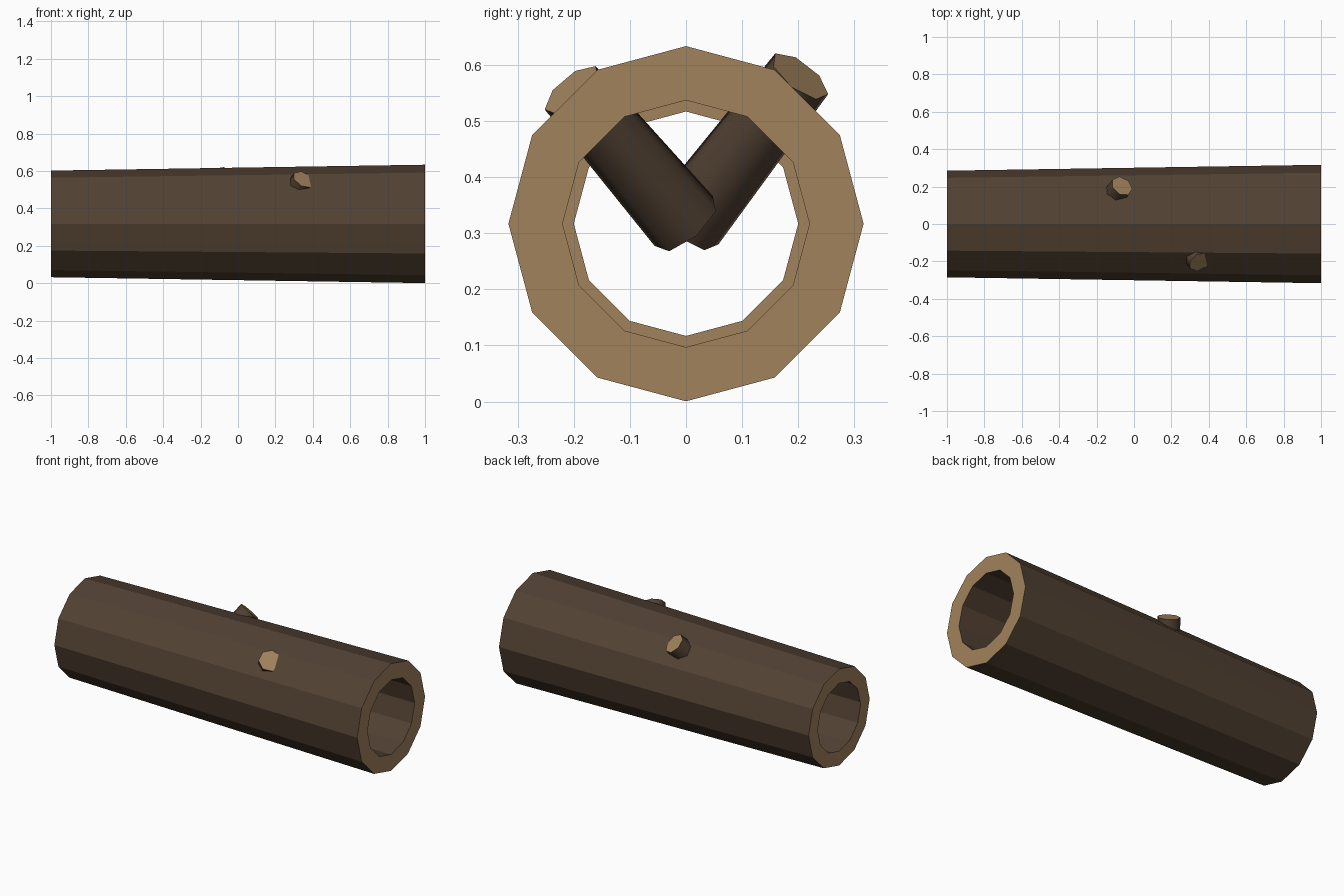
import bpy, bmesh, math
from mathutils import Vector

if "Cube" in bpy.data.objects:
    bpy.data.objects.remove(bpy.data.objects["Cube"])

AXIS_Z = 0.317


def material(name, rgb):
    m = bpy.data.materials.new(name)
    m.diffuse_color = (*rgb, 1)
    m.use_nodes = True
    m.node_tree.nodes["Principled BSDF"].inputs["Base Color"].default_value = m.diffuse_color
    return m


BARK = material("dark bark", (0.084, 0.053, 0.033))
WOOD = material("cut wood", (0.352, 0.223, 0.107))


def make_object(name, bm):
    mesh = bpy.data.meshes.new(name)
    bm.to_mesh(mesh)
    bm.free()
    mesh.materials.append(BARK)
    mesh.materials.append(WOOD)
    ob = bpy.data.objects.new(name, mesh)
    bpy.context.collection.objects.link(ob)
    return ob


def ring(bm, centre, u, v, radius, sides, start=0.0):
    angles = [start + 2 * math.pi * i / sides for i in range(sides)]
    return [bm.verts.new(centre + radius * (math.cos(a) * u + math.sin(a) * v)) for a in angles]


def bridge(bm, a, b, mat):
    n = len(a)
    for i in range(n):
        j = (i + 1) % n
        bm.faces.new((a[i], a[j], b[j], b[i])).material_index = mat


# Hollow log: tapered bark, cut rings at both ends, bore with a narrower left mouth
def hollow_log():
    bm = bmesh.new()
    Y, Z = Vector((0, 1, 0)), Vector((0, 0, 1))
    # (x, radius), material of the band that follows
    profile = [(-1, 0.285, 0), (1, 0.3165, 1), (1, 0.22, 0), (-0.998, 0.22, 1), (-0.998, 0.20, 1), (-1, 0.20, 1)]
    rings = [ring(bm, Vector((x, 0, AXIS_Z)), Y, Z, r, 12) for x, r, _ in profile]
    for i, (_, _, mat) in enumerate(profile):
        bridge(bm, rings[i], rings[(i + 1) % len(rings)], mat)
    bmesh.ops.recalc_face_normals(bm, faces=bm.faces)
    make_object("hollow_log", bm)


# Branch stub: seven-sided tapered peg from the log axis, cut at the tip
def branch_stub(name, base_x, tip):
    base, tip = Vector((base_x, 0, AXIS_Z)), Vector(tip)
    axis = (tip - base).normalized()
    v = axis.cross(Vector((1, 0, 0))).normalized()
    u = v.cross(axis)
    if u.x > 0:
        u = -u
    bm = bmesh.new()
    a = ring(bm, base, u, v, 0.07, 7, math.pi)
    b = ring(bm, tip, u, v, 0.061, 7, math.pi)
    bridge(bm, a, b, 0)
    bm.faces.new(a)
    bm.faces.new(b).material_index = 1
    bmesh.ops.recalc_face_normals(bm, faces=bm.faces)
    ob = make_object(name, bm)
    bpy.ops.object.select_all(action='DESELECT')
    ob.select_set(True)
    bpy.context.view_layer.objects.active = ob
    bpy.ops.object.shade_smooth_by_angle(angle=math.radians(60))


hollow_log()
branch_stub("front_branch_stub", 0.21, (0.35, -0.203, 0.555))
branch_stub("back_branch_stub", -0.21, (-0.065, 0.203, 0.580))
